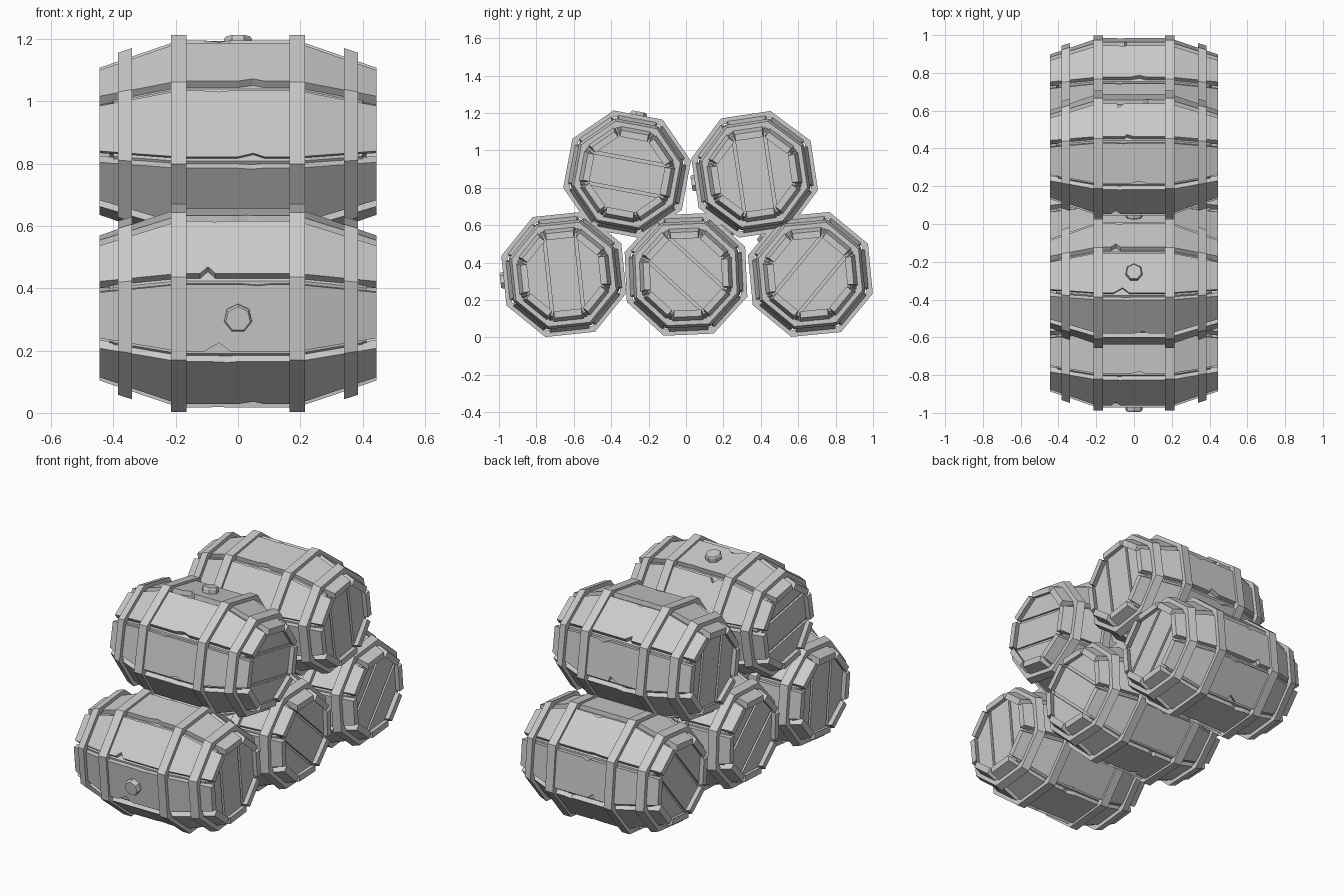
import bpy, bmesh, math, random
from mathutils import Vector

if "Cube" in bpy.data.objects:
    bpy.data.objects.remove(bpy.data.objects["Cube"])

random.seed(4)
STEP = math.pi / 4
HALF = STEP / 2


def body_radius(x):
    """Corner radius of the bulging barrel at position x along its axis."""
    x = abs(x)
    return 0.335 if x < 0.19 else 0.335 - 0.09 * (x - 0.19) / 0.255


def octagon(x, r):
    return [(x, r * math.cos(HALF + STEP * i), r * math.sin(HALF + STEP * i)) for i in range(8)]


def loft(bm, rings, closed=False):
    """Skin a list of rings; cap the ends unless the loft closes on itself."""
    rows = [[bm.verts.new(p) for p in ring] for ring in rings]
    n = len(rows[0])
    pairs = list(zip(rows, rows[1:]))
    if closed:
        pairs.append((rows[-1], rows[0]))
    for a, b in pairs:
        for i in range(n):
            j = (i + 1) % n
            bm.faces.new((a[i], a[j], b[j], b[i]))
    if not closed:
        bm.faces.new(rows[0])
        bm.faces.new(rows[-1])


def finish(bm, name):
    bmesh.ops.recalc_face_normals(bm, faces=bm.faces)
    mesh = bpy.data.meshes.new(name)
    bm.to_mesh(mesh)
    bm.free()
    return mesh


def make_core():
    # dark inner body seen in the grooves between staves
    bm = bmesh.new()
    loft(bm, [octagon(x, body_radius(x) - 0.028) for x in (-0.40, -0.19, 0.19, 0.40)])
    return finish(bm, "core")


def make_staves():
    # eight planks with grooves between them, each edge chipped once
    bm = bmesh.new()
    for k in range(8):
        n = Vector((0, math.cos(STEP * k), math.sin(STEP * k)))
        t = Vector((0, -n.z, n.y))
        chips = {}
        for side in (-1, 1):
            c = random.uniform(-0.10, 0.08)
            chips[side] = (c, random.choice((0.004, 0.012, 0.028)))
        xs = {-0.445, -0.19, 0.19, 0.445}
        for c, d in chips.values():
            xs |= {c - 0.05, c, c + 0.035}
        rings = []
        for x in sorted(xs):
            r = body_radius(x)
            top = r * math.cos(HALF)
            w = {}
            for side in (-1, 1):
                c, d = chips[side]
                w[side] = r * math.sin(HALF) - 0.02 - (d if abs(x - c) < 1e-6 else 0)
            o = Vector((x, 0, 0))
            rings.append([o + n * top - t * w[-1], o + n * top + t * w[1],
                          o + n * (top - 0.035) + t * w[1], o + n * (top - 0.035) - t * w[-1]])
        loft(bm, rings)
    return finish(bm, "staves")


def make_hoops():
    # two wide hoops at the bulge, two tapered hoops near the ends
    bm = bmesh.new()
    for s in (-1, 1):
        for x0, r0, x1, r1 in ((0.165, 0.349, 0.215, 0.349), (0.34, 0.306, 0.385, 0.291)):
            loft(bm, [octagon(s * x0, r0), octagon(s * x1, r1),
                      octagon(s * x1, r1 - 0.035), octagon(s * x0, r0 - 0.035)], closed=True)
    return finish(bm, "hoops")


def make_lids():
    # three planks per end, cut from an octagon
    total = bmesh.new()
    for s in (-1, 1):
        for lo, hi in ((-0.3, -0.092), (-0.076, 0.076), (0.092, 0.3)):
            bm = bmesh.new()
            loft(bm, [octagon(s * 0.39, 0.232), octagon(s * 0.412, 0.225)])
            for z, nz in ((lo, -1), (hi, 1)):
                bmesh.ops.bisect_plane(bm, geom=bm.verts[:] + bm.edges[:] + bm.faces[:],
                                       plane_co=(0, 0, z), plane_no=(0, 0, nz), clear_outer=True)
            bmesh.ops.holes_fill(bm, edges=bm.edges[:], sides=0)
            part = finish(bm, "lid_plank")
            total.from_mesh(part)
            bpy.data.meshes.remove(part)
    return finish(total, "lids")


def make_bung():
    # seven-sided plug in the top stave
    bm = bmesh.new()
    a = [2 * math.pi * i / 7 for i in range(7)]
    loft(bm, [[(r * math.sin(i), r * math.cos(i), z) for i in a]
              for r, z in ((0.046, 0.29), (0.046, 0.332), (0.04, 0.341))])
    return finish(bm, "bung")


parts = {"core": make_core(), "staves": make_staves(), "hoops": make_hoops(),
         "lids": make_lids(), "bung": make_bung()}

# stack: name, y, z, direction the bung points (degrees)
stack = [("lower_front", -0.653, 0.337, 186), ("lower_middle", 0.0, 0.337, 47.5),
         ("lower_back", 0.665, 0.337, 140.5), ("upper_front", -0.315, 0.872, 79.5),
         ("upper_back", 0.367, 0.872, 188.5)]
for name, y, z, ang in stack:
    for part, mesh in parts.items():
        ob = bpy.data.objects.new(f"{name}_barrel_{part}", mesh)
        ob.location = (0, y, z)
        ob.rotation_euler = (math.radians(ang - 90), 0, 0)
        bpy.context.collection.objects.link(ob)
